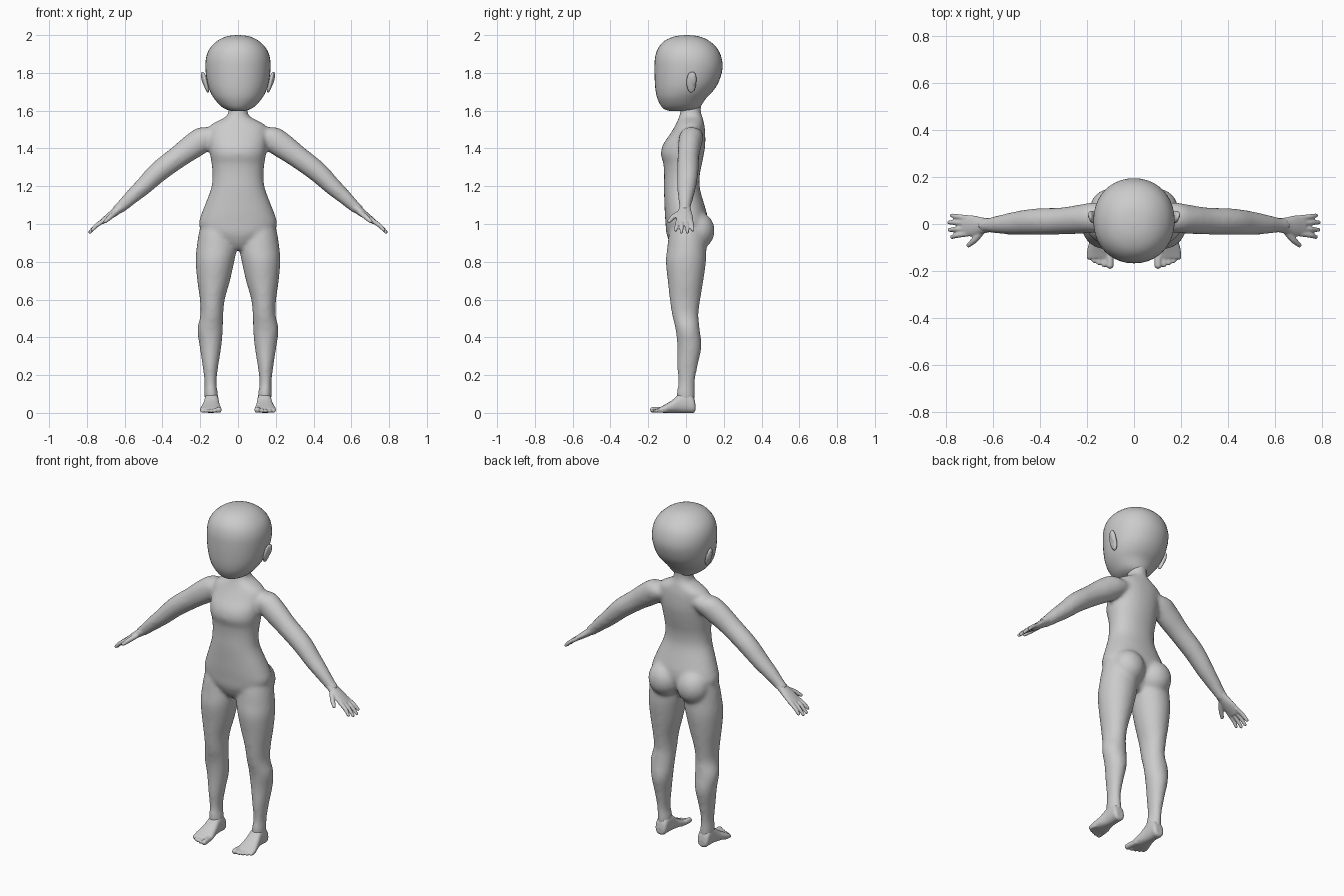
import bpy, bmesh, math
from mathutils import Vector, Matrix

mat = bpy.data.materials.new("plain grey")
mat.diffuse_color = (0.6, 0.6, 0.6, 1)


def catmull(rows, steps):
    """Smoothly resample a list of equal-length number rows."""
    out = []
    for i in range(len(rows) - 1):
        p = [rows[max(0, min(len(rows) - 1, i + k))] for k in (-1, 0, 1, 2)]
        for s in range(steps):
            t = s / steps
            out.append([0.5 * (2 * b + (c - a) * t + (2 * a - 5 * b + 4 * c - d) * t * t
                               + (3 * b - a - 3 * c + d) * t ** 3) for a, b, c, d in zip(*p)])
    return out + [list(rows[-1])]


def loft(bm, rings, n=28, power=1.0, steps=4):
    """Closed skin over rings given as centre, half axis u, half axis v."""
    prev = first = None
    for r in catmull(rings, steps):
        c, u, v = Vector(r[0:3]), Vector(r[3:6]), Vector(r[6:9])
        ring = []
        for k in range(n):
            a = 2 * math.pi * k / n
            ca, sa = math.cos(a), math.sin(a)
            ring.append(bm.verts.new(c + u * math.copysign(abs(ca) ** power, ca)
                                     + v * math.copysign(abs(sa) ** power, sa)))
        if prev:
            for k in range(n):
                j = (k + 1) % n
                bm.faces.new((prev[k], prev[j], ring[j], ring[k]))
        first = first or ring
        prev = ring
    bm.faces.new(first[::-1])
    bm.faces.new(prev)


def box_ring(x0, x1, y0, y1, z):
    """Horizontal ring from its extents."""
    return [(x0 + x1) / 2, (y0 + y1) / 2, z, (x1 - x0) / 2, 0, 0, 0, (y1 - y0) / 2, 0]


def ball(bm, c, r, rot=None):
    m = Matrix.Translation(c) @ (rot or Matrix()) @ Matrix.Diagonal((*r, 1))
    bmesh.ops.create_uvsphere(bm, u_segments=24, v_segments=16, radius=1, matrix=m)


def finger(bm, pts, n=12):
    """Rounded tube through (x, y, z, radius) points."""
    d = (Vector(pts[-1][:3]) - Vector(pts[0][:3])).normalized()
    u = d.cross(Vector((0, 0, 1))).normalized()
    v = u.cross(d)
    loft(bm, [[*p[:3], *(u * p[3]), *(v * p[3])] for p in pts], n, steps=3)
    ball(bm, pts[-1][:3], (pts[-1][3],) * 3)


def mirror_all(bm):
    g = bmesh.ops.duplicate(bm, geom=bm.verts[:] + bm.edges[:] + bm.faces[:])["geom"]
    for v in g:
        if isinstance(v, bmesh.types.BMVert):
            v.co.x *= -1


def finish(name, bm, voxel=None, smooth=0):
    bmesh.ops.recalc_face_normals(bm, faces=bm.faces[:])
    me = bpy.data.meshes.new(name)
    bm.to_mesh(me)
    bm.free()
    me.materials.append(mat)
    me.polygons.foreach_set("use_smooth", [True] * len(me.polygons))
    ob = bpy.data.objects.new(name, me)
    bpy.context.collection.objects.link(ob)
    if voxel:
        m = ob.modifiers.new("fuse", 'REMESH')
        m.mode, m.voxel_size, m.use_smooth_shade = 'VOXEL', voxel, True
        s = ob.modifiers.new("soften", 'SMOOTH')
        s.factor, s.iterations = 0.5, smooth
    return ob


# Body: arm, leg and hip on one side, mirrored, then the torso
bm = bmesh.new()
arm = [(.10, .03, 1.475, .045, .055), (.165, .028, 1.46, .066, .064), (.23, .02, 1.418, .068, .062),
       (.31, .013, 1.36, .060, .057), (.42, .010, 1.277, .055, .056), (.50, .004, 1.20, .047, .050),
       (.57, -.002, 1.137, .038, .040), (.62, -.005, 1.09, .031, .031), (.65, -.006, 1.067, .026, .032)]
axis = Vector((.64, 0, .77))
loft(bm, [[x, y, z, *(axis * r), 0, w, 0] for x, y, z, r, w in arm])
leg = [(.09, .04, .19, -.07, .09, 1.02), (.06, .018, .208, -.09, .105, .95), (.03, .008, .22, -.10, .108, .87),
       (0, .02, .224, -.107, .106, .80), (0, .042, .216, -.097, .092, .70), (0, .07, .202, -.086, .076, .60),
       (0, .078, .199, -.074, .066, .52), (0, .08, .215, -.055, .073, .44), (0, .088, .203, -.046, .082, .35),
       (0, .104, .188, -.046, .062, .25), (0, .114, .177, -.042, .046, .16), (0, .106, .178, -.05, .046, .10),
       (0, .105, .175, -.045, .045, .06)]
loft(bm, [box_ring(*r[1:]) for r in leg])
ball(bm, (.094, .06, .965), (.095, .092, .10))
mirror_all(bm)
torso = [(.03, -.06, .05, .865), (.10, -.085, .07, .90), (.18, -.104, .10, .95), (.207, -.108, .115, 1.0),
         (.195, -.112, .112, 1.05), (.176, -.114, .098, 1.10), (.142, -.117, .073, 1.19), (.135, -.116, .073, 1.26),
         (.140, -.120, .085, 1.32), (.148, -.133, .095, 1.37), (.152, -.122, .102, 1.42), (.155, -.085, .102, 1.475),
         (.148, -.058, .098, 1.52), (.105, -.045, .092, 1.547), (.062, -.036, .086, 1.57), (.05, -.03, .078, 1.60),
         (.05, -.025, .085, 1.66)]
loft(bm, [box_ring(-w, w, a, b, z) for w, a, b, z in torso], 36, .92)
finish("body", bm, .011, 8)

# Hands: palm, four fingers and thumb
bm = bmesh.new()
thin = Vector((.64, 0, .77))
palm = [(.61, -.005, 1.097, .026, .029), (.645, -.007, 1.068, .022, .035),
        (.685, -.008, 1.038, .018, .045), (.725, -.008, 1.008, .013, .044)]
loft(bm, [[x, y, z, *(thin * t), 0, w, 0] for x, y, z, t, w in palm], 20)
for y0, y1, x1, z1 in ((.026, .036, .773, .968), (.004, .007, .784, .957),
                       (-.019, -.025, .783, .957), (-.041, -.055, .772, .968)):
    finger(bm, [(.705, y0, 1.022, .012), (.75, (y0 + y1) / 2, .992, .0115), (x1, y1, z1, .009)])
finger(bm, [(.645, -.03, 1.062, .014), (.675, -.066, 1.038, .014), (.702, -.09, 1.014, .010)])
mirror_all(bm)
finish("hands", bm, .0045, 3)

# Feet: heel-to-ball loft and five toes
bm = bmesh.new()
foot = [(.05, .14, .022, .045, .012), (.04, .14, .034, .085, .0), (.01, .14, .037, .115, 0), (-.03, .14, .039, .105, 0),
        (-.07, .142, .046, .070, 0), (-.11, .144, .055, .045, 0), (-.145, .146, .055, .026, .002)]
loft(bm, [[x, y, (h + b) / 2, w, 0, 0, 0, 0, (h - b) / 2] for y, x, w, h, b in foot], 24, .85)
for x, y, r in ((.102, -.175, .016), (.127, -.172, .0115), (.148, -.165, .011),
                (.169, -.156, .0105), (.188, -.143, .010)):
    finger(bm, [(.145 + (x - .145) * .85, -.10, r + .002, r), (x, y + .02, r + .001, r), (x, y, r, r)])
mirror_all(bm)
finish("feet", bm, .005, 3)

# Head: stacked rings, flatter at the face
bm = bmesh.new()
head = [(.02, -.07, .03, 1.597), (.055, -.108, .06, 1.604), (.088, -.13, .078, 1.622), (.123, -.15, .102, 1.66),
        (.147, -.16, .14, 1.70), (.163, -.165, .172, 1.75), (.172, -.167, .193, 1.82), (.169, -.164, .188, 1.88),
        (.149, -.148, .165, 1.93), (.109, -.113, .122, 1.97), (.06, -.06, .07, 1.993), (.008, -.003, .013, 2.0)]
loft(bm, [box_ring(-w, w, a, b, z) for w, a, b, z in head], 40, .95)
finish("head", bm)

# Ears: tilted flat ovals with a raised rim
bm = bmesh.new()
tilt = Matrix.Rotation(math.radians(14), 4, 'Y')
ball(bm, (.172, .028, 1.75), (.013, .026, .058), tilt)
ball(bm, (.180, .038, 1.765), (.013, .018, .042), tilt)
mirror_all(bm)
finish("ears", bm, .004, 3)
